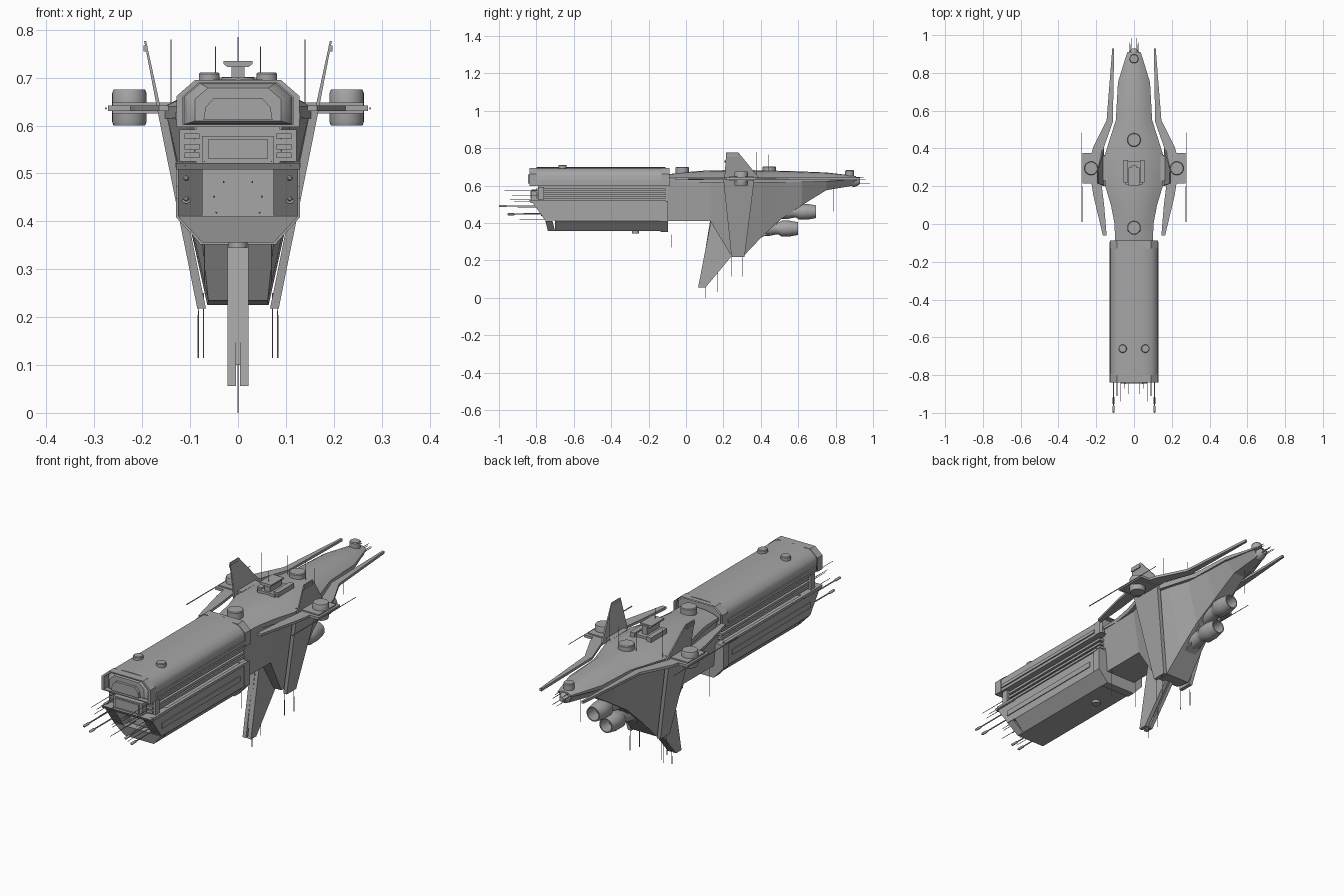
import bpy, bmesh, math
from mathutils import Vector

if "Cube" in bpy.data.objects:
    bpy.data.objects.remove(bpy.data.objects["Cube"])


def material(name, v):
    m = bpy.data.materials.new(name)
    m.diffuse_color = (v, v, v, 1)
    m.use_nodes = True
    m.node_tree.nodes["Principled BSDF"].inputs["Base Color"].default_value = m.diffuse_color
    return m


GREY = material("hull grey", 0.38)


def make(name, verts, faces, mirror=False, smooth=False):
    """Mesh object from points, optionally copied across x = 0."""
    verts = [tuple(v) for v in verts]
    faces = [tuple(f) for f in faces]
    if mirror:
        n = len(verts)
        faces += [tuple(i + n for i in f) for f in faces]
        verts += [(-x, y, z) for x, y, z in verts]
    me = bpy.data.meshes.new(name)
    me.from_pydata(verts, [], faces)
    bm = bmesh.new()
    bm.from_mesh(me)
    bmesh.ops.recalc_face_normals(bm, faces=bm.faces)
    bm.to_mesh(me)
    bm.free()
    me.materials.append(GREY)
    ob = bpy.data.objects.new(name, me)
    bpy.context.collection.objects.link(ob)
    if smooth:
        bpy.context.view_layer.objects.active = ob
        ob.select_set(True)
        bpy.ops.object.shade_smooth_by_angle(angle=math.radians(35))
        ob.select_set(False)
    return ob


def loft(name, rings, mirror=False, smooth=False, caps=True):
    n = len(rings[0])
    verts = [p for r in rings for p in r]
    faces = [(k*n + i, k*n + (i+1) % n, (k+1)*n + (i+1) % n, (k+1)*n + i)
             for k in range(len(rings) - 1) for i in range(n)]
    if caps:
        faces += [range(n), range((len(rings)-1)*n, len(rings)*n)]
    return make(name, verts, faces, mirror, smooth)


def prism(name, pts, axis, a, b, mirror=False, smooth=False):
    place = {"x": lambda p, t: (t, p[0], p[1]),
             "y": lambda p, t: (p[0], t, p[1]),
             "z": lambda p, t: (p[0], p[1], t)}[axis]
    return loft(name, [[place(p, t) for p in pts] for t in (a, b)], mirror, smooth)


def box(name, x, y, z, mirror=False):
    return prism(name, [(x[0], y[0]), (x[1], y[0]), (x[1], y[1]), (x[0], y[1])],
                 "z", z[0], z[1], mirror)


def turned(name, origin, axis, profile, mirror=False, n=20):
    """Round part: profile is (distance along axis, radius)."""
    o, d = Vector(origin), Vector(axis).normalized()
    u = d.orthogonal().normalized()
    w = d.cross(u)
    rings = [[o + d*t + (u*math.cos(2*math.pi*i/n) + w*math.sin(2*math.pi*i/n))*r
              for i in range(n)] for t, r in profile]
    return loft(name, rings, mirror, n > 6)


def needle(name, p, q, r=0.0012, mirror=False):
    d = Vector(q) - Vector(p)
    return turned(name, p, d, [(0, r), (d.length, r*0.6)], mirror, 6)


def sym(half):
    """Closed outline from the right half, listed bottom to top."""
    return half + [(-x, z) for x, z in reversed(half) if x > 0]


# Upper forward hull: rounded shell with a rim at each end and a recessed nose
shell = [(.125, .598), (.125, .652), (.118, .668), (.092, .690), (.05, .696), (0, .698)]
prism("upper_hull", sym(shell), "y", -.80, -.11, smooth=True)


def rim(name, half, y0, y1, s, zc):
    outer = sym(half)
    inner = [(x*s, zc + (z-zc)*s) for x, z in outer]
    loft(name, [[(x, y, z) for x, z in o] for o, y in
                ((outer, y1), (outer, y0), (inner, y0), (inner, y1))], caps=False)


octagon = [(.128, .597), (.128, .662), (.09, .695)]
rim("nose_rim", octagon, -.838, -.80, .90, .645)
rim("rear_rim", octagon, -.13, -.088, .90, .645)
loft("nose_bulge", [[(x*s, y, .64 + (z-.64)*s) for x, z in sym(octagon)]
                    for y, s in ((-.80, .88), (-.82, .82), (-.832, .70))], smooth=True)
prism("nose_visor", sym([(.072, .612), (.068, .638), (.05, .658)]), "y", -.845, -.82)
box("upper_side_strip", (.12, .131), (-.79, -.13), (.612, .628), True)

# Recessed middle deck with side rails and nose window frame
box("middle_core", (-.088, .088), (-.79, -.1), (.515, .6))
for z in (.538, .556, .578):
    box("middle_rail", (.08, .112), (-.80, -.11), (z-.006, z+.006), True)
box("middle_nose", (-.075, .075), (-.825, -.78), (.522, .578))
box("middle_window", (-.062, .062), (-.832, -.82), (.530, .572))
box("middle_cheek", (.08, .122), (-.79, -.76), (.525, .592), True)

# Lower forward hull with slanted cheeks, chin and open mouth
low = [(.075, .356), (.125, .41), (.125, .515)]
prism("lower_hull", sym(low), "y", -.70, -.10)
prism("lower_cheek", [(-.825, .515), (-.752, .412), (-.70, .412), (-.70, .515)],
      "x", .074, .125, True)
prism("mouth_roof", [(-.838, .522), (-.83, .508), (-.70, .508), (-.70, .522)],
      "x", -.129, .129)
loft("chin", [[(x, y - (z-.356)*.25, z) for x, z in sym([(.075, .356), (.125, .41)])]
              for y in (-.738, -.70)])
box("lower_side_strip", (.12, .129), (-.75, -.165), (.447, .473), True)
prism("rear_collar", sym([(.078, .352), (.129, .408), (.129, .518)]), "y", -.135, -.095)
box("roof_rail", (.115, .131), (-.82, -.11), (.512, .524), True)

# Forward gun barrels with tips and sensor needles
for x, z, y in ((.108, .49, -1.0), (.108, .447, -.955)):
    turned("gun_barrel", (x, -.74, z), (0, -1, 0),
           [(0, .010), (.035, .010), (.035, .003), (-y-.78, .003),
            (-y-.775, .006), (-y-.745, .006), (-y-.74, .003)], True, 10)
for x, z, y in ((.09, .573, -.97), (.09, .548, -.93), (.05, .452, -.87), (.03, .482, -.9),
                (.045, .418, -.89), (.07, .525, -.94), (.11, .516, -.92)):
    needle("nose_needle", (x, -.69, z), (x, y, z), .002, True)

# Rear body: deep wedge tapering to the tail
hull = [(-.1, .64, .095, .41, .08), (.13, .64, .115, .41, .08), (.235, .64, .152, .235, .062),
        (.31, .64, .155, .225, .064), (.40, .64, .135, .32, .055), (.50, .63, .10, .415, .045),
        (.62, .63, .088, .495, .036), (.75, .63, .08, .575, .03), (.90, .63, .035, .60, .02)]
loft("rear_body", [[(b, y, lo), (w, y, up), (-w, y, up), (-b, y, lo)]
                   for y, up, w, lo, b in hull])

# Domed upper deck
deck = [(-.1, .10, .66), (0, .103, .672), (.1, .122, .68), (.2, .152, .682), (.36, .156, .682),
        (.45, .128, .68), (.55, .096, .678), (.75, .085, .67), (.88, .045, .655), (.91, .035, .65)]
loft("upper_deck", [[(x*w, y, .64 + (t-.64)*k) for x, k in
                     ((1, -.6), (1, 0), (.7, .55), (.35, .9), (0, 1), (-.35, .9),
                      (-.7, .55), (-1, 0), (-1, -.6))] for y, w, t in deck], smooth=True)

# Slanted side strakes, upright fins and ventral fin
loft("side_strake", [[(x, y0, z), (x, y1, z), (x-.018, y1, z), (x-.018, y0, z)]
                     for x, y0, y1, z in ((.085, .243, .313, .218), (.168, .20, .365, .63))], True)
loft("upright_fin", [[(x, y0, z), (x, y1, z), (x-t, y1, z), (x-t, y0, z)]
                     for x, y0, y1, z, t in ((.168, .205, .40, .63, .008),
                                             (.196, .215, .28, .777, .004))], True)
box("fin_tip_pod", (.189, .197), (.215, .275), (.755, .767), True)
prism("ventral_fin", [(.135, .42), (.065, .056), (.105, .056), (.25, .23), (.30, .42)],
      "x", .004, .022, True)
prism("ventral_fin_core", [(.13, .42), (.078, .10), (.13, .10), (.25, .24), (.29, .42)],
      "x", -.005, .005)

# Flat side wings with rails reaching fore and aft
prism("side_wing", [(.105, .93), (.115, .93), (.145, .55), (.215, .41), (.225, .375), (.272, .375),
                    (.272, .215), (.225, .215), (.215, .15), (.165, -.06), (.145, -.06), (.158, .1),
                    (.172, .21), (.172, .37), (.112, .54)], "z", .630, .642, True)
box("wing_mount", (.14, .262), (.23, .36), (.625, .648), True)
turned("wing_pod", (.227, .295, .600), (0, 0, 1),
       [(0, .033), (.008, .036), (.067, .036), (.075, .033)], True, 24)
needle("wing_gun", (.276, .01, .636), (.276, .485, .636), .0025, True)

# Round caps on the deck, nose and belly
for x, y, z, r, h in ((0, .445, .67, .036, .032), (0, -.02, .66, .036, .04), (0, .875, .64, .024, .042),
                      (0, -.27, .344, .02, .02)):
    turned("round_cap", (x, y, z), (0, 0, 1), [(0, r), (h-.004, r), (h, r-.003)])
turned("nose_cap", (.06, -.66, .68), (0, 0, 1), [(0, .022), (.028, .022), (.031, .019)], True)

# Raised bridge
box("bridge_base", (-.045, .045), (.21, .33), (.67, .692))
box("bridge_side", (.032, .055), (.22, .34), (.67, .70), True)
box("bridge_stem", (-.014, .014), (.22, .31), (.69, .73))
prism("bridge_head", sym([(.022, .722), (.030, .729), (.030, .735)]), "y", .205, .30)

# Stacked engine nozzles with hollow ends
for y, z in ((.695, .46), (.60, .37)):
    turned("engine", (0, y-.28, z), (0, 1, 0),
           [(0, .04), (.12, .04), (.16, .032), (.175, .032), (.19, .042), (.235, .042),
            (.28, .034), (.28, .029), (.22, .029)], n=24)
prism("engine_mount", [(.36, .30), (.44, .34), (.54, .46), (.48, .50), (.36, .45)], "x", -.03, .03)

# Tail cluster and antennas
turned("tail_hub", (0, .89, .62), (0, 1, 0), [(0, .03), (.02, .025), (.04, .012)], n=10)
for x, z, y in ((.012, .612, .985), (.025, .63, .96), (.02, .645, .95)):
    needle("tail_needle", (x, .88, z), (x, y, z), .002, True)
for x, y, z0, z1 in ((.14, .375, .62, .78), (.047, .44, .67, .765), (.072, .245, .115, .25),
                     (.083, .30, .115, .25), (.07, -.075, .27, .42)):
    needle("mast", (x, y, z0), (x, y, z1), .0015, True)
for y, z0, z1 in ((.105, 0, .10), (.79, .46, .60), (.23, .68, .785), (.17, .03, .2)):
    needle("centre_mast", (0, y, z0), (0, y, z1), .0015)
